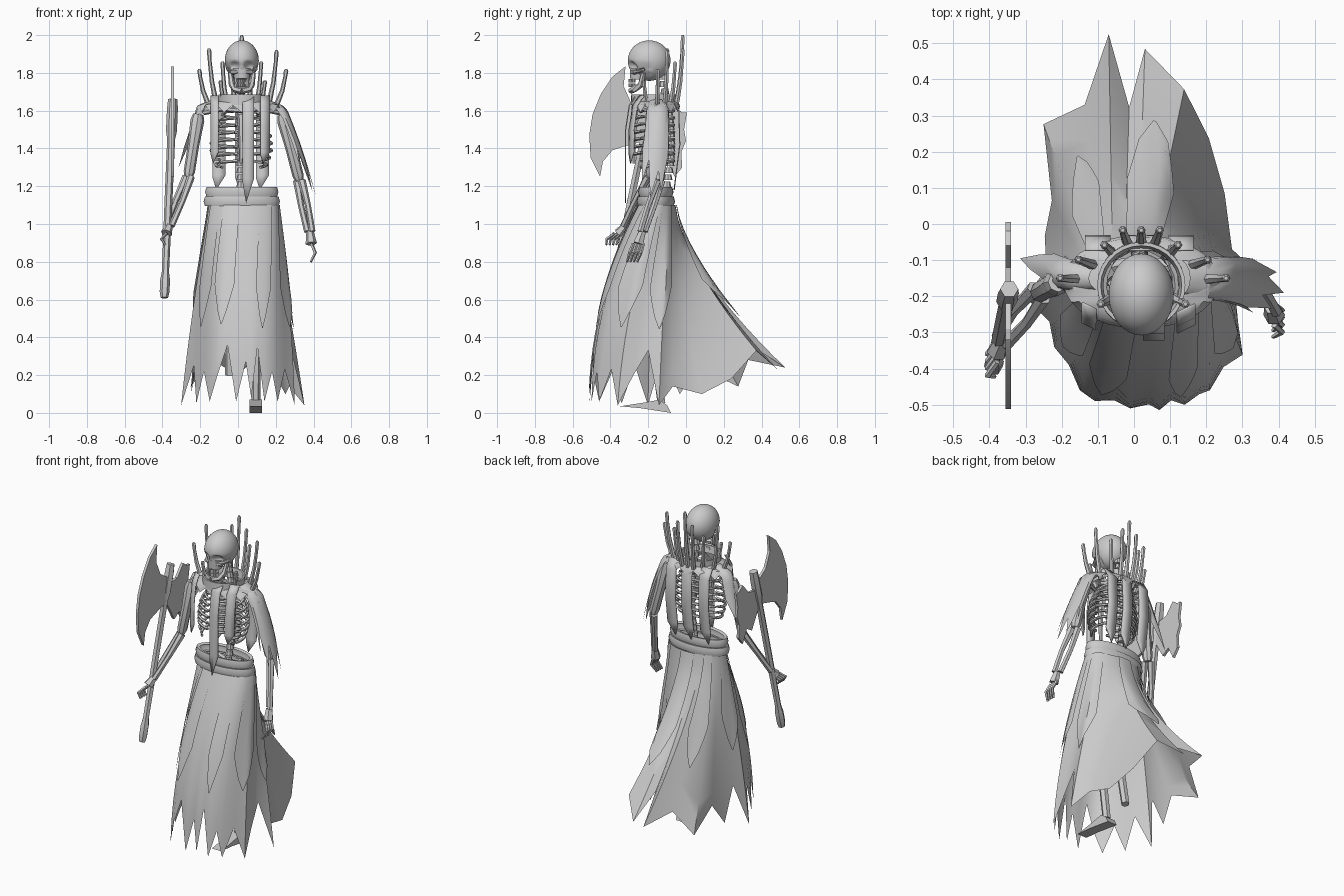
import bpy, bmesh, math
from mathutils import Vector as V

if "Cube" in bpy.data.objects:
    bpy.data.objects.remove(bpy.data.objects["Cube"])

grey = bpy.data.materials.new("pale_grey")
grey.use_nodes = True
grey.diffuse_color = (0.6, 0.6, 0.6, 1)
grey.node_tree.nodes["Principled BSDF"].inputs["Base Color"].default_value = (0.6, 0.6, 0.6, 1)
M = (-1, 1)


def finish(name, bm, angle=40):
    bmesh.ops.remove_doubles(bm, verts=bm.verts, dist=0.0002)
    bmesh.ops.recalc_face_normals(bm, faces=bm.faces)
    me = bpy.data.meshes.new(name)
    bm.to_mesh(me)
    bm.free()
    me.materials.append(grey)
    ob = bpy.data.objects.new(name, me)
    bpy.context.collection.objects.link(ob)
    bpy.ops.object.select_all(action='DESELECT')
    ob.select_set(True)
    bpy.context.view_layer.objects.active = ob
    bpy.ops.object.shade_smooth_by_angle(angle=math.radians(angle))
    return ob


def add_grid(bm, rows, closed=False, caps=False):
    vs = [[bm.verts.new(p) for p in r] for r in rows]
    n = len(rows[0])
    for a, b in zip(vs, vs[1:]):
        for j in range(n if closed else n - 1):
            k = (j + 1) % n
            bm.faces.new((a[j], a[k], b[k], b[j]))
    if caps:
        bm.faces.new(vs[0])
        bm.faces.new(vs[-1])


def add_tube(bm, pts, radii, sides=6):
    pts = [V(p) for p in pts]
    rows = []
    for i, p in enumerate(pts):
        d = (pts[min(i + 1, len(pts) - 1)] - pts[max(i - 1, 0)]).normalized()
        a = d.cross(V((0, 1, 0)) if abs(d.y) < 0.8 else V((0, 0, 1))).normalized()
        b = d.cross(a)
        r = radii[i] if isinstance(radii, (list, tuple)) else radii
        rows.append([p + r * (a * math.cos(t) + b * math.sin(t))
                     for t in (2 * math.pi * k / sides for k in range(sides))])
    add_grid(bm, rows, True, True)


def tubes(name, specs, sides=6):
    bm = bmesh.new()
    for pts, radii in specs:
        add_tube(bm, pts, radii, sides)
    return finish(name, bm)


def along(pts, s):
    s = min(max(s, 0), 0.9999) * (len(pts) - 1)
    i = int(s)
    return V(pts[i]).lerp(V(pts[i + 1]), s - i)


def oval(cx, cy, rx, ry, z, n=28):
    return [V((cx + rx * math.sin(t), cy - ry * math.cos(t), z))
            for t in (2 * math.pi * k / n for k in range(n))]


def ring(name, profile, cy=-0.16):
    bm = bmesh.new()
    add_grid(bm, [oval(0.02, cy, rx, ry, z) for rx, ry, z in profile], True)
    return finish(name, bm)


def ribbon(name, pts, width, across=(1, 0, 0)):
    # Cloth strip with a forked, pointed end
    a = V(across) * width / 2
    rows = [[V(p) - a, V(p), V(p) + a] for p in pts]
    end = V(pts[-1]) - V(pts[-2])
    rows.append([rows[-1][0] + end * 0.1, rows[-1][1] + end * 0.5 - a * 0.4, rows[-1][2] - a + end * 0.35])
    bm = bmesh.new()
    add_grid(bm, rows)
    ob = finish(name, bm)
    ob.modifiers.new("thickness", 'SOLIDIFY').thickness = 0.006


# Skirt: smooth flared envelope, cut at a jagged hem height in each column
HEM = [(-.01, -.51, .06), (.04, -.51, .27), (.07, -.515, .08), (.1, -.51, .35), (.14, -.5, .06),
       (.18, -.48, .22), (.21, -.46, .06), (.25, -.41, .23), (.3, -.36, .04), (.295, -.29, .2),
       (.3, -.22, .33), (.34, -.14, .04), (.27, -.07, .14), (.23, .06, .1), (.195, .21, .18),
       (.155, .45, .33), (.03, .475, .23), (-.01, .43, .37), (-.07, .525, .24), (-.14, .36, .28),
       (-.23, .22, .14), (-.23, .07, .24), (-.24, -.04, .1), (-.26, -.12, .3), (-.295, -.2, .04),
       (-.245, -.28, .25), (-.22, -.34, .05), (-.185, -.4, .22), (-.15, -.46, .06), (-.11, -.495, .2), (-.06, -.51, .36)]


def skirt(u, z=None, s=0.0, out=0.0):
    h = along(HEM + HEM[:1], (u % len(HEM)) / len(HEM))
    t = 2 * math.pi * u / len(HEM)
    w = V((0.03 + 0.185 * math.sin(t), -0.155 - 0.1 * math.cos(t), 1.1))
    k = min(max((h.y + 0.5) / 0.6, 0), 1)
    low = .05 + .19 * k * k
    if z is None:
        z = 1.1 + (low - 1.1) * s
    s = (1.1 - z) / (1.1 - low)
    f = (1 - k) * (1 - max(1 - s, 0) ** 2) + k * s ** 1.5
    p = w + (h - w) * f
    return V((p.x, p.y, z)) + V((math.sin(t), -math.cos(t), 0.3 * k)) * out


bm = bmesh.new()
add_grid(bm, [[skirt(u, 1.1 + (HEM[u][2] - 1.1) * r / 12) for u in range(len(HEM))] for r in range(13)], True)
finish("skirt", bm, 35)

# Pointed overlay panels on the skirt; the back ones lift away
for i, (u, half, end, lift) in enumerate([(-1.7, 1.4, .6, .008), (3.4, 1.3, .62, .008), (7.4, 1.5, .62, .01),
                                          (10.6, 1.4, .66, .01), (15.6, 1.4, .7, .03), (19.2, .9, .7, .03),
                                          (23, 1.4, .6, .01), (26.4, 1.4, .62, .008)]):
    bm = bmesh.new()
    rows = []
    for r in range(10):
        shape = 0.85 if r < 7 else (0.6, 0.35, 0.03)[r - 7]
        rows.append([skirt(u + half * shape * q / 3, s=end * r / 9, out=0.006 + lift * r / 9) for q in range(-3, 4)])
    add_grid(bm, rows)
    finish("skirt_panel_%d" % i, bm, 35)

# Belt: two rolled bands with an open middle
for i, (z, g) in enumerate([(1.12, 0.0), (1.17, -0.008)]):
    ring("belt_band_%d" % i, [(.175 + g, .075 + g, z - .02), (.195 + g, .095 + g, z - .025),
                              (.202 + g, .102 + g, z), (.195 + g, .095 + g, z + .025), (.175 + g, .075 + g, z + .02)])

# Spine and ribs
tubes("spine", [([(0.015, -.12 + .04 * math.sin((z - 1.1) * 5), z), (0.015, -.12 + .04 * math.sin((z - 1.1) * 5), z + .03)],
                 [.024, .018]) for z in (1.08 + .038 * i for i in range(19))], 8)
ribs = []
for i in range(8):
    rx = (.1, .125, .145, .155, .16, .16, .15, .135)[i]
    last = 2.9 if i < 6 else 2.3
    for side in M:
        ribs.append(([(.017 + side * rx * math.sin(t), -.17 + .105 * math.cos(t), 1.6 - .038 * i - .04 * (1 - math.cos(t)) / 2)
                      for t in (last * k / 9 for k in range(10))], .009))
tubes("ribs", ribs, 5)
tubes("sternum", [([(.017, -.265, 1.58), (.017, -.28, 1.48), (.017, -.275, 1.32)], [.022, .016, .01])])
tubes("collar_bones", [([(.02, -.24, 1.6), (.02 + s * .1, -.22, 1.61), (.02 + s * .2, -.16, 1.59)], .014) for s in M])
tubes("pelvis", [([(.02, -.1, 1.1), (.02 + s * .08, -.12, 1.14), (.02 + s * .13, -.18, 1.08), (.02 + s * .06, -.2, 1.0)], .022)
                 for s in M])

# Collar and mantle
ring("collar", [(.105, .1, 1.64), (.112, .11, 1.685), (.122, .12, 1.685), (.122, .122, 1.63)], -.17)
bm = bmesh.new()
top, mid = oval(.02, -.165, .12, .115, 1.65), oval(.02, -.16, .19, .125, 1.635)
low = [p + V((0, 0, .02 if k % 2 else -.02)) for k, p in enumerate(oval(.02, -.16, .215, .13, 1.61))]
add_grid(bm, [top, mid, low], True)
finish("mantle", bm)

# Curved collar spikes: x, y and height of each tip
SPIKES = [(-.03, -.02, 1.93), (.02, -.02, 2.0), (.07, -.02, 1.93), (-.08, -.06, 1.86), (.12, -.06, 1.86), (-.15, -.1, 1.93),
          (.2, -.1, 1.92), (-.2, -.15, 1.82), (.25, -.15, 1.82), (-.09, -.22, 1.76), (.14, -.22, 1.76)]
specs = []
for x, y, z in SPIKES:
    c = V((.02, -.16, 0))
    d = V((x, y, 0)) - c
    specs.append(([c + d * f + V((0, 0, 1.61 + (z - 1.61) * h))
                   for f, h in ((.72, 0), (.82, .15), (.93, .45), (1, .8), (1.02, .96), (1.02, 1))],
                  [.014, .014, .012, .01, .012, .006]))
tubes("collar_spikes", specs, 6)

# Cloth strips on the chest and the back
for i, (x, w, z, turn) in enumerate([(.055, .06, 1.24, 0), (.145, .05, 1.38, .5), (-.125, .04, 1.38, -.5)]):
    d = .3 - abs(x - .02) * .35
    ribbon("front_strip_%d" % i, [(x, -d + .02, 1.68), (x, -d - .015, 1.63), (x, -d - .035, 1.5), (x, -d - .035, z)],
           w, (1, turn, 0))
for i, x in enumerate((-.1, .02, .13)):
    ribbon("back_strip_%d" % i, [(x, -.07, 1.66), (x, -.035, 1.6), (x, -.03, 1.42), (x, -.05, 1.26)], .07)


# Shoulder capes, draped over the arm with torn ends
def cape(name, path, side, ry, ends):
    n = len(ends)
    bm = bmesh.new()
    rows = []
    for r in range(8):
        row = []
        for j, e in enumerate(ends):
            a = math.pi * (j / (n - 1) - .5)
            spread = ry * (.7 + .3 * r / 7)
            row.append(along(path, e * r / 7) + V((side * .035 * math.cos(a), spread * math.sin(a), .02 * math.cos(a))))
        rows.append(row)
    add_grid(bm, rows)
    finish(name, bm)


cape("left_cape", [(.12, -.15, 1.64), (.22, -.15, 1.6), (.28, -.155, 1.45), (.33, -.17, 1.3), (.38, -.19, 1.12)], 1, .075,
     (.75, .6, .88, .72, 1, .8, .95, .66, .8))
cape("right_cape", [(-.09, -.15, 1.64), (-.18, -.14, 1.61), (-.23, -.13, 1.45), (-.285, -.12, 1.28)], -1, .05,
     (.5, .62, .55, .8, 1, .75, .6))


# Arms: upper bone, twin forearm bones, knuckles and fingers
def arm(side, shoulder, elbow, wrist, tip, curl):
    sh, el, wr, tp = map(V, (shoulder, elbow, wrist, tip))
    tubes(side + "_upper_arm", [([sh, sh.lerp(el, .1), sh.lerp(el, .5), sh.lerp(el, .92), el], [.028, .037, .03, .03, .022])], 8)
    o = V((.013, -.012, 0))
    tubes(side + "_forearm", [([el + o * k, el.lerp(wr, .5) + o * 1.4 * k, wr + o * k], [.021, .016, .017]) for k in M])
    palm = wr.lerp(tp, .4)
    tubes(side + "_palm", [([wr, palm], [.02, .03])])
    tubes(side + "_fingers", [([palm + V((0, k, 0)), palm.lerp(tp, .5) + V((0, k * 1.1, 0)) + V(curl) * .5, tp + V((0, k, 0)) + V(curl) * -.5],
                               [.009, .009, .006]) for k in (-.027, -.009, .009, .027)], 5)


arm("left", (.235, -.15, 1.58), (.325, -.14, 1.23), (.38, -.23, .96), (.4, -.285, .8), (.03, 0, 0))
arm("right", (-.21, -.16, 1.58), (-.262, -.19, 1.25), (-.365, -.32, .99), (-.4, -.405, .89), (-.03, -.02, 0))

# Skull: sphere narrowed towards the face, with sunken sockets, then cheeks, jaw and teeth
bm = bmesh.new()
bmesh.ops.create_uvsphere(bm, u_segments=48, v_segments=36, radius=1)
for v in bm.verts:
    narrow = 1 - .25 * max(0, -v.co.z) if v.co.y < 0 else 1
    v.co = V((.02 + v.co.x * .09 * narrow, -.195 + v.co.y * .113, 1.865 + v.co.z * .107))
    if v.co.y < -.2:
        for ex in (-.016, .056):
            v.co.y += .03 * max(0, 1 - (math.hypot(v.co.x - ex, v.co.z - 1.838) / .028) ** 2)
finish("cranium", bm, 60)
tubes("cheekbones", [([(.02 + s * .022, -.285, 1.805), (.02 + s * .05, -.272, 1.803), (.02 + s * .076, -.22, 1.82)], [.01, .013, .009]) for s in M])
tubes("upper_jaw", [([(.02, -.25, 1.82), (.02, -.258, 1.765)], [.05, .04])], 10)
tubes("lower_jaw", [([(.02 + s * .062, -.225, 1.8), (.02 + s * .052, -.24, 1.735), (.02 + s * .035, -.275, 1.712), (.02, -.29, 1.706)],
                     [.012, .017, .017, .017]) for s in M])
tubes("teeth", [([(.02 + .036 * math.sin(a), -.26 - .038 * math.cos(a), z), (.02 + .036 * math.sin(a), -.26 - .038 * math.cos(a), z + .02)], .006)
                for a in (-1.2 + .3 * k for k in range(9)) for z in (1.725, 1.748)], 4)

# Legs and the planted left foot
for side, x, z in (("left", .095, .05), ("right", -.045, .2)):
    tubes(side + "_leg", [([(x, -.16, 1.02), (x, -.2, .58), (x, -.13, z)], [.03, .026, .024])])
bm = bmesh.new()
sole = [(-.35, .035), (-.24, .025), (-.08, 0), (-.1, .04), (-.14, .07), (-.22, .055)]
add_grid(bm, [[V((.095 + s * .033, y, z)) for y, z in sole] for s in M], True, True)
finish("left_foot", bm, 25)

# Axe
A, B = V((-.39, -.4, .61)), V((-.345, -.18, 1.66))
tubes("axe_handle", [([A.lerp(B, t) for t in (0, .03, .09, .13, .5, .8, .84, .95, 1)],
                      [.02, .026, .026, .019, .021, .021, .029, .029, .025])], 6)


def blade(name, outline):
    bm = bmesh.new()
    f = bm.faces.new([bm.verts.new((-.356, y, z)) for y, z in outline])
    ext = bmesh.ops.extrude_face_region(bm, geom=[f])
    for v in ext["geom"]:
        if isinstance(v, bmesh.types.BMVert):
            v.co.x += .016
    finish(name, bm, 25)


blade("axe_front_blade", [(-.32, 1.835), (-.39, 1.78), (-.45, 1.69), (-.495, 1.58), (-.512, 1.47), (-.505, 1.35), (-.455, 1.25),
                          (-.44, 1.33), (-.39, 1.39), (-.33, 1.41), (-.22, 1.44), (-.2, 1.58), (-.29, 1.64), (-.33, 1.73)])
blade("axe_back_blade", [(-.2, 1.54), (-.12, 1.55), (-.06, 1.62), (-.02, 1.59), (.005, 1.59), (-.01, 1.5), (0, 1.44),
                         (-.025, 1.38), (-.02, 1.3), (-.06, 1.25), (-.1, 1.33), (-.15, 1.3), (-.22, 1.42)])
